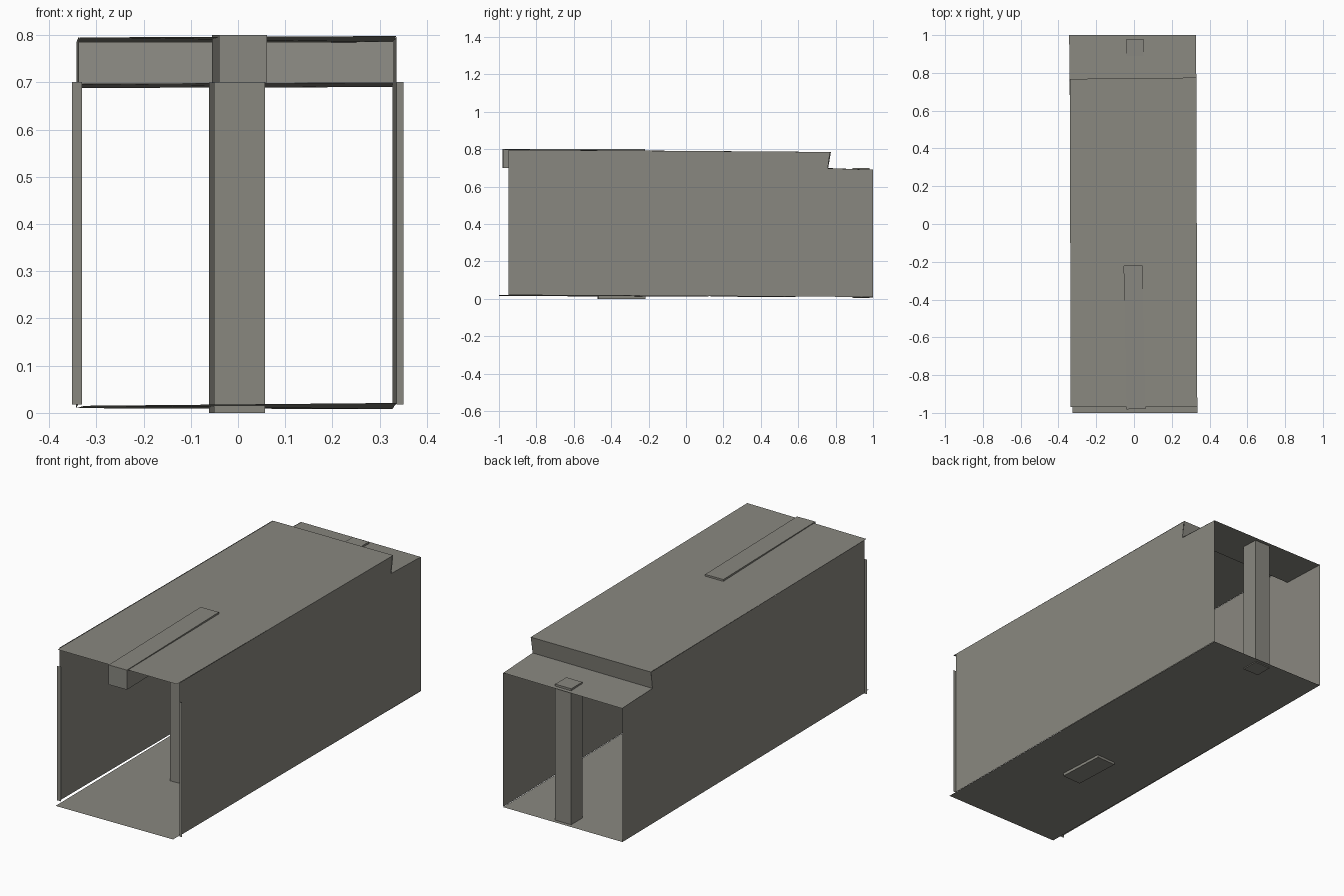
import bpy, bmesh, math
from mathutils import Matrix

if "Cube" in bpy.data.objects:
    bpy.data.objects.remove(bpy.data.objects["Cube"])

grey = bpy.data.materials.new("warm_grey")
grey.diffuse_color = (0.25, 0.245, 0.215, 1)
grey.use_nodes = True
grey.node_tree.nodes["Principled BSDF"].inputs["Base Color"].default_value = grey.diffuse_color


def finish(name, bm):
    me = bpy.data.meshes.new(name)
    bm.to_mesh(me)
    bm.free()
    me.materials.append(grey)
    ob = bpy.data.objects.new(name, me)
    bpy.context.collection.objects.link(ob)
    return ob


def sheet(name, *pts):
    """Thin flat panel from its corner points."""
    bm = bmesh.new()
    bm.faces.new([bm.verts.new(p) for p in pts])
    return finish(name, bm)


def box(name, centre, size, yaw=0.0):
    """Box bar with a slight turn about z."""
    bm = bmesh.new()
    bmesh.ops.create_cube(bm, size=1)
    bmesh.ops.scale(bm, vec=size, verts=bm.verts)
    bm.transform(Matrix.Translation(centre) @ Matrix.Rotation(yaw, 4, 'Z'))
    return finish(name, bm)


# Floor, sloping slightly down to the back
sheet("floor", (-0.325, -1, 0.015), (0.335, -1, 0.021),
      (0.327, 1, 0.008), (-0.343, 1, 0.010))

# Roof, riser and lower rear ledge
sheet("roof", (-0.335, -0.97, 0.795), (0.335, -0.97, 0.798),
      (0.33, 0.775, 0.785), (-0.34, 0.768, 0.784))
sheet("roof_riser", (-0.34, 0.768, 0.784), (0.33, 0.775, 0.785),
      (0.33, 0.76, 0.699), (-0.342, 0.755, 0.696))
sheet("rear_ledge", (-0.342, 0.755, 0.696), (0.33, 0.76, 0.699),
      (0.327, 1, 0.690), (-0.343, 1, 0.688))

# Side walls with the stepped rear top corner
for name, xf, xb in (("left_wall", -0.337, -0.343), ("right_wall", 0.336, 0.327)):
    outline = [(-0.95, 0.02), (1, 0.01), (1, 0.690), (0.758, 0.698),
               (0.77, 0.785), (-0.95, 0.797)]
    sheet(name, *[(xf + (xb - xf) * (y + 0.95) / 1.95, y, z) for y, z in outline])

# Narrow flanges on the front edges of the walls
for name, x0, x1 in (("left_front_flange", -0.352, -0.330),
                     ("right_front_flange", 0.336, 0.350)):
    sheet(name, (x0, -0.951, 0.018), (x1, -0.951, 0.018),
          (x1, -0.951, 0.701), (x0, -0.951, 0.701))

# Ceiling beam and the two centre posts
box("ceiling_beam", (0.003, -0.60, 0.75), (0.101, 0.76, 0.10), 0.02)
box("front_post", (-0.002, -0.345, 0.35), (0.108, 0.25, 0.70), 0.045)
box("rear_post", (0.004, 0.935, 0.352), (0.09, 0.09, 0.696))
